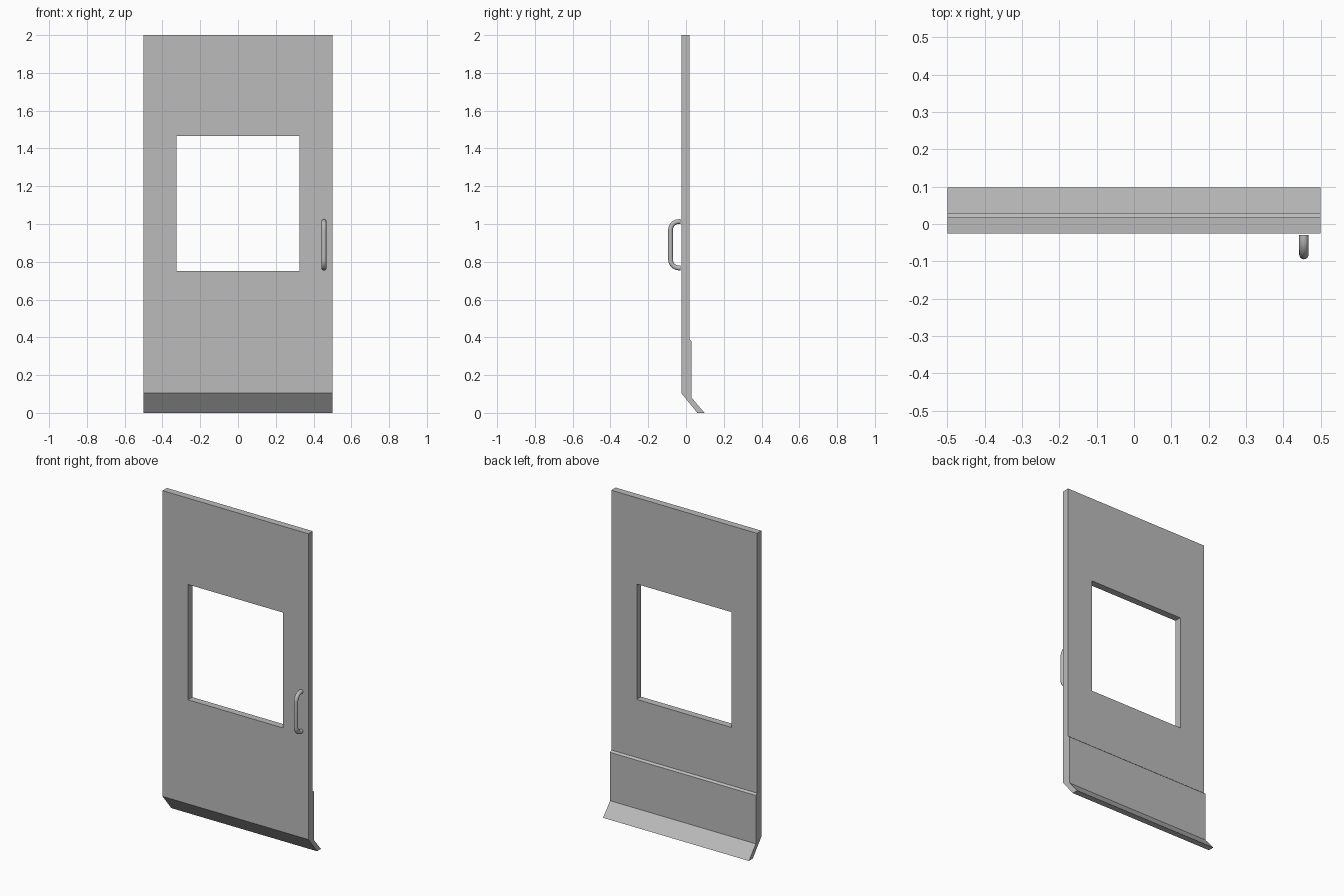
import bpy
import bmesh
from math import sin, cos, pi, radians
from mathutils import Vector

cube = bpy.data.objects.get("Cube")
if cube:
    bpy.data.objects.remove(cube, do_unlink=True)

GREY = (0.5, 0.5, 0.5, 1)
grey = bpy.data.materials.new("grey_metal")
grey.use_nodes = True
grey.diffuse_color = GREY
grey.node_tree.nodes["Principled BSDF"].inputs["Base Color"].default_value = GREY


def add_mesh(name, bm):
    bmesh.ops.recalc_face_normals(bm, faces=bm.faces)
    mesh = bpy.data.meshes.new(name)
    bm.to_mesh(mesh)
    bm.free()
    mesh.materials.append(grey)
    obj = bpy.data.objects.new(name, mesh)
    bpy.context.collection.objects.link(obj)
    return obj


# Door panel: side profile with kick plate and angled bottom lip, swept across x
HALF_WIDTH = 0.5
profile = [(-0.025, 2), (-0.025, 0.105), (0.06, 0), (0.098, 0),
           (0.03, 0.08), (0.03, 0.38), (0.018, 0.39), (0.018, 2)]
bm = bmesh.new()
side = bm.faces.new([bm.verts.new((-HALF_WIDTH, y, z)) for y, z in profile])
swept = bmesh.ops.extrude_face_region(bm, geom=[side], use_keep_orig=True)
bmesh.ops.translate(bm, vec=(2 * HALF_WIDTH, 0, 0),
                    verts=[g for g in swept["geom"] if isinstance(g, bmesh.types.BMVert)])

# Window opening: split along its borders, remove both panes, line the hole
WIN_X, WIN_LOW, WIN_HIGH = 0.325, 0.75, 1.465
for point, normal in [((-WIN_X, 0, 0), (1, 0, 0)), ((WIN_X, 0, 0), (1, 0, 0)),
                      ((0, 0, WIN_LOW), (0, 0, 1)), ((0, 0, WIN_HIGH), (0, 0, 1))]:
    bmesh.ops.bisect_plane(bm, geom=bm.verts[:] + bm.edges[:] + bm.faces[:],
                           plane_co=point, plane_no=normal)
panes = []
for face in bm.faces:
    c = face.calc_center_median()
    if abs(c.x) < WIN_X - 0.01 and WIN_LOW < c.z < WIN_HIGH:
        panes.append(face)
rims = [e for f in panes for e in f.edges]
bmesh.ops.delete(bm, geom=panes, context='FACES_ONLY')
bmesh.ops.bridge_loops(bm, edges=rims)
add_mesh("door_panel", bm)

# Pull handle: round bar swept along a bracket path with rounded corners
BAR, BEND, SEGMENTS, SIDES = 0.0125, 0.045, 8, 16
HANDLE_X, OUT_Y, END_Y, MID_Z, HALF_H = 0.455, -0.082, -0.03, 0.89, 0.123
upper = [(Vector((HANDLE_X, END_Y, MID_Z + HALF_H)), 0)]
for i in range(SEGMENTS + 1):
    a = pi / 2 * i / SEGMENTS
    upper.append((Vector((HANDLE_X, OUT_Y + BEND * (1 - sin(a)),
                          MID_Z + HALF_H - BEND * (1 - cos(a)))), a))
lower = [(Vector((p.x, p.y, 2 * MID_Z - p.z)), pi - a) for p, a in reversed(upper)]
bm = bmesh.new()
rings = []
for p, a in upper + lower:
    across = Vector((0, -sin(a), cos(a)))
    rings.append([bm.verts.new(p + BAR * (across * cos(t) + Vector((sin(t), 0, 0))))
                  for t in (2 * pi * k / SIDES for k in range(SIDES))])
for r, s in zip(rings, rings[1:]):
    for k in range(SIDES):
        n = (k + 1) % SIDES
        bm.faces.new((r[k], r[n], s[n], s[k]))
bm.faces.new(rings[0])
bm.faces.new(rings[-1])
handle = add_mesh("pull_handle", bm)
bpy.ops.object.select_all(action='DESELECT')
handle.select_set(True)
bpy.context.view_layer.objects.active = handle
bpy.ops.object.shade_smooth_by_angle(angle=radians(40))
